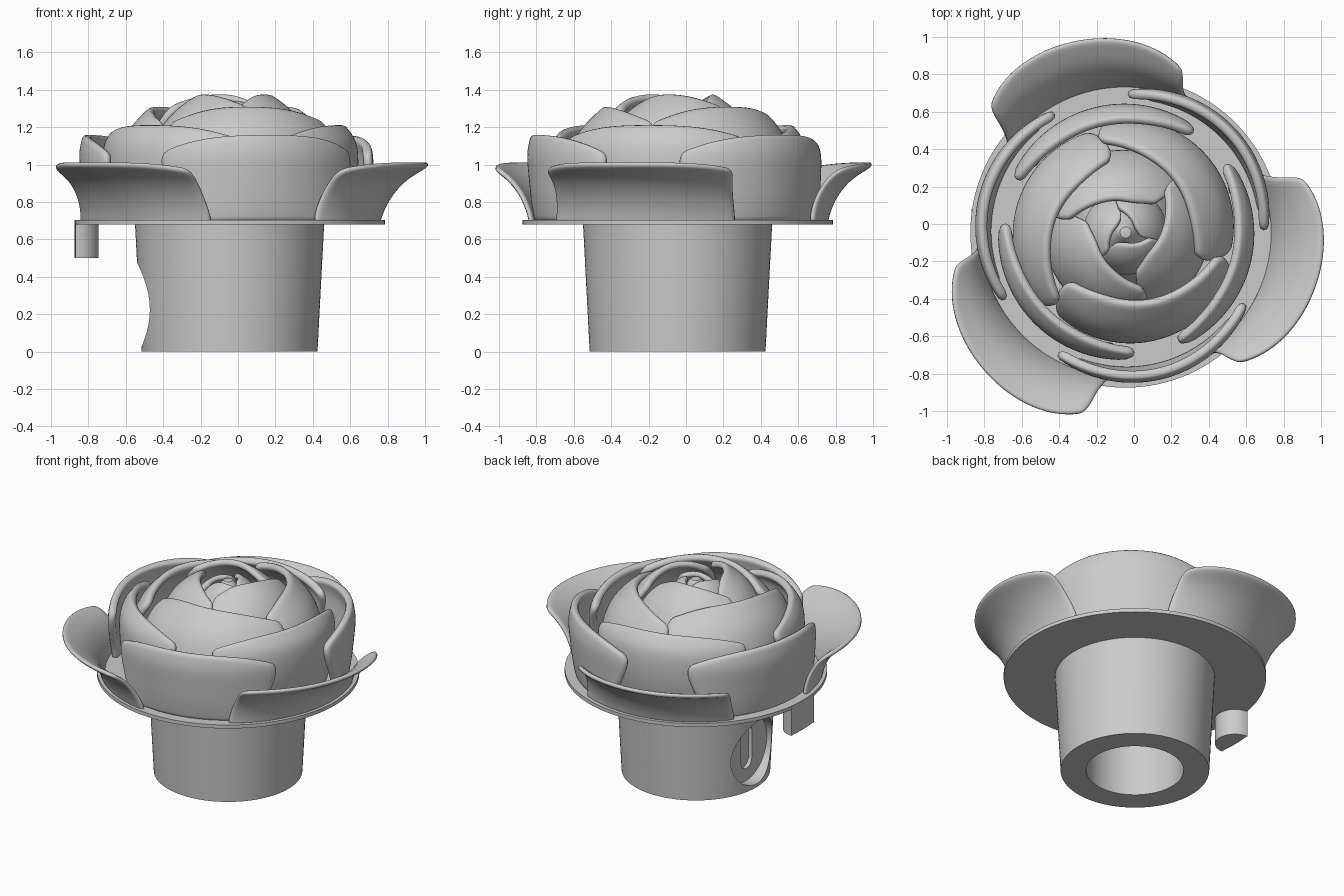
import bpy, bmesh, math

if "Cube" in bpy.data.objects:
    bpy.data.objects.remove(bpy.data.objects["Cube"])

CX = CY = -0.045          # flower axis
AXIS = (CX, CY, 0)


def shade(ob, angle):
    bpy.ops.object.select_all(action='DESELECT')
    ob.select_set(True)
    bpy.context.view_layer.objects.active = ob
    bpy.ops.object.shade_smooth_by_angle(angle=math.radians(angle))


def new_object(name, bm, angle=35):
    bmesh.ops.recalc_face_normals(bm, faces=bm.faces)
    me = bpy.data.meshes.new(name)
    bm.to_mesh(me)
    bm.free()
    ob = bpy.data.objects.new(name, me)
    bpy.context.collection.objects.link(ob)
    shade(ob, angle)
    return ob


def lathe(name, profile, steps=96):
    """Closed solid turned round the flower axis from (radius, z) points."""
    bm = bmesh.new()
    vs = [bm.verts.new((CX + r, CY, z)) for r, z in profile]
    es = [bm.edges.new(p) for p in zip(vs, vs[1:])]
    bmesh.ops.spin(bm, geom=vs + es, cent=AXIS, axis=(0, 0, 1),
                   angle=2 * math.pi, steps=steps, use_merge=True)
    bmesh.ops.remove_doubles(bm, verts=bm.verts, dist=1e-5)
    return new_object(name, bm)


def prism(name, points, offset):
    """Polygon extruded along an offset."""
    bm = bmesh.new()
    f = bm.faces.new([bm.verts.new(p) for p in points])
    res = bmesh.ops.extrude_face_region(bm, geom=[f])
    top = [v for v in res['geom'] if isinstance(v, bmesh.types.BMVert)]
    bmesh.ops.translate(bm, verts=top, vec=offset)
    if f.is_valid and not f.edges[0].is_manifold:
        bm.faces.new(f.verts)
    return new_object(name, bm)


def cut(target, cutter):
    m = target.modifiers.new("cut", 'BOOLEAN')
    m.object, m.operation, m.solver = cutter, 'DIFFERENCE', 'EXACT'
    bpy.context.view_layer.objects.active = target
    bpy.ops.object.modifier_apply(modifier=m.name)
    bpy.data.objects.remove(cutter)


def curve_at(pts, s):
    """Catmull-Rom point on a short profile, s in 0..1."""
    n = len(pts) - 1
    i = min(int(s * n), n - 1)
    t = s * n - i
    p = [pts[max(0, min(n, i + k))] for k in (-1, 0, 1, 2)]
    return [0.5 * (2 * b + (c - a) * t + (2 * a - 5 * b + 4 * c - d) * t * t
                   + (3 * b - a - 3 * c + d) * t ** 3)
            for a, b, c, d in zip(*p)]


def petal(name, centre, profile, half, base, drop, arch, spiral, dip, thick):
    """Curved sheet round the axis: half/base = half angles at rim and foot."""
    nu, nv = 20, 12
    bm = bmesh.new()
    rows = []
    for j in range(nv + 1):
        v = j / nv
        row = []
        for i in range(nu + 1):
            u = 2 * i / nu - 1
            s = v * (1 - drop * abs(u) ** arch)
            r, z = curve_at(profile, s)
            k = min(1, s / 0.8)
            w = base + (half - base) * k * k * (3 - 2 * k)
            w *= 1 - 0.06 * v ** 10
            a = math.radians(centre + w * u)
            r += (spiral * u - dip * u * u) * s
            row.append(bm.verts.new((CX + r * math.cos(a), CY + r * math.sin(a), z)))
        rows.append(row)
    for a, b in zip(rows, rows[1:]):
        for i in range(nu):
            bm.faces.new((a[i], a[i + 1], b[i + 1], b[i]))
    ob = new_object(name, bm, 60)
    m = ob.modifiers.new("thickness", 'SOLIDIFY')
    m.thickness, m.offset = thick, -1
    m = ob.modifiers.new("round_rim", 'SUBSURF')
    m.levels = m.render_levels = 1
    return ob


# Hollow tapered plug
plug = lathe("plug", [(0, 0.60), (0.308, 0.60), (0.308, 0), (0.47, 0),
                      (0.506, 0.69), (0, 0.69)])

# Round recess in the left side of the plug, with a shallow upright slot in it
ring = [(math.cos(2 * math.pi * i / 48), math.sin(2 * math.pi * i / 48)) for i in range(48)]
cut(plug, prism("recess_cutter",
                [(-0.8, CY + 0.225 * c, 0.25 + 0.225 * s) for c, s in ring], (0.365, 0, 0)))
cut(plug, prism("slot_cutter",
                [(-0.8, CY + 0.06 * c, 0.26 + 0.06 * s + (0.09 if s > 0 else -0.09))
                 for c, s in ring], (0.39, 0, 0)))
shade(plug, 35)

# Flat round plate under the petals
lathe("plate", [(0, 0.68), (0.83, 0.68), (0.83, 0.705), (0, 0.705)], 128)

# Half-round peg hanging from the plate rim
inner = [(-0.87 + 0.125 * math.cos(a), CY + 0.125 * math.sin(a), 0.5)
         for a in [math.radians(-90 + 180 * i / 20) for i in range(21)]]
outer = [(CX - 0.829 * math.cos(a), CY + 0.829 * math.sin(a), 0.5)
         for a in [math.radians(7 - 14 * i / 8) for i in range(9)]]
prism("peg", inner + outer, (0, 0, 0.19))

# Petal rings: first angle, profile, rim half angle, foot half angle,
# corner drop, arch power, spiral, end dip, thickness
layers = {
    "outer_petal": (104, [(0.775, 0.695), (0.80, 0.77), (0.85, 0.86), (0.93, 0.945),
                          (1.05, 1.02)], 35, 39, 0.13, 3, 0.04, 0.05, 0.03),
    "second_petal": (45, [(0.765, 0.695), (0.785, 0.80), (0.80, 0.93), (0.81, 1.06),
                          (0.79, 1.165)], 46, 36, 0.22, 2.2, 0.0, 0.07, 0.05),
    "third_petal": (105, [(0.64, 0.695), (0.68, 0.88), (0.69, 1.04), (0.67, 1.14),
                          (0.61, 1.22)], 51, 40, 0.22, 2.2, 0.0, 0.02, 0.05),
    "fourth_petal": (43, [(0.53, 0.695), (0.60, 0.95), (0.57, 1.11), (0.50, 1.22),
                          (0.395, 1.32)], 65, 50, 0.21, 2, 0.07, 0.03, 0.05),
    "fifth_petal": (105, [(0.35, 0.695), (0.45, 1.00), (0.40, 1.18), (0.31, 1.30),
                          (0.19, 1.385)], 65, 55, 0.2, 2, 0.06, 0.02, 0.045),
    "inner_petal": (45, [(0.20, 0.90), (0.23, 1.10), (0.20, 1.22), (0.14, 1.30),
                         (0.07, 1.345)], 63, 50, 0.15, 2, 0.03, 0.0, 0.035),
}
for name, (start, *spec) in layers.items():
    for k in range(3):
        petal(f"{name}_{k + 1}", start + 120 * k, *spec)

# Small bud in the middle
lathe("bud", [(0, 0.70), (0.30, 0.70), (0.28, 1.0), (0.17, 1.18), (0.07, 1.26),
              (0.05, 1.31), (0.03, 1.33), (0, 1.335)], 48)
